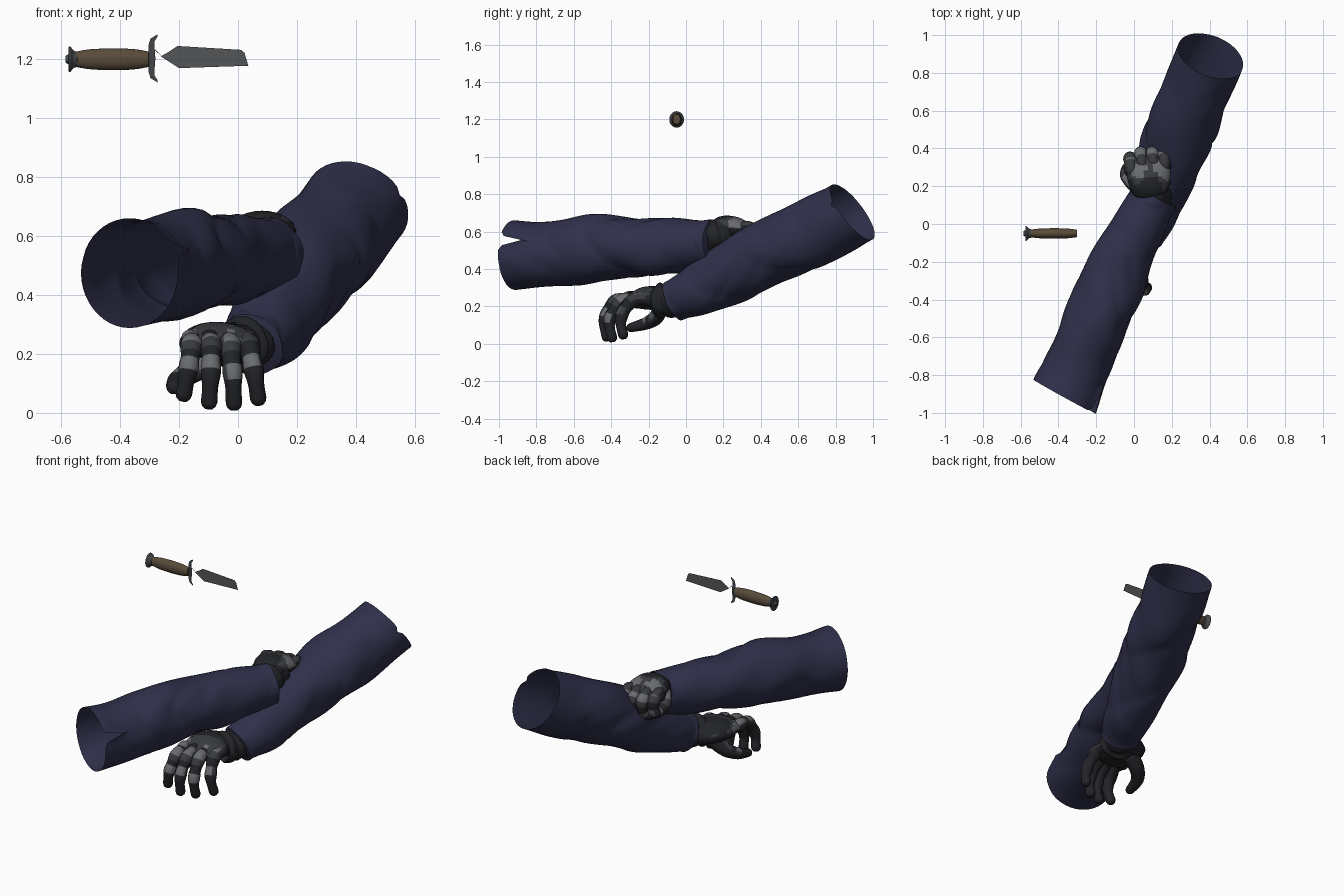
import bpy, bmesh, math
from math import sin, cos, pi
from mathutils import Vector

if "Cube" in bpy.data.objects:
    bpy.data.objects.remove(bpy.data.objects["Cube"])


def material(name, rgb):
    m = bpy.data.materials.new(name)
    m.use_nodes = True
    m.diffuse_color = (*rgb, 1)
    m.node_tree.nodes["Principled BSDF"].inputs["Base Color"].default_value = (*rgb, 1)
    return m


NAVY = material("navy cloth", (.029, .029, .07))
BLACK = material("black glove", (.016, .017, .02))
CHARCOAL = material("charcoal glove", (.04, .042, .047))
GREY = material("grey glove patch", (.14, .145, .155))
BROWN = material("brown grip", (.1, .07, .042))
STEEL = material("blade steel", (.085, .09, .097))
DARK_STEEL = material("dark steel", (.055, .06, .067))
GLOVE = [BLACK, CHARCOAL, GREY]


def finish(name, bm, mats, angle=50):
    me = bpy.data.meshes.new(name)
    bm.normal_update()
    bm.to_mesh(me)
    bm.free()
    ob = bpy.data.objects.new(name, me)
    bpy.context.collection.objects.link(ob)
    for m in mats:
        me.materials.append(m)
    bpy.ops.object.select_all(action='DESELECT')
    ob.select_set(True)
    bpy.context.view_layer.objects.active = ob
    bpy.ops.object.shade_smooth_by_angle(angle=math.radians(angle))


def spline(pts, s):
    """Catmull-Rom sample of a list of equal-length points."""
    n = len(pts) - 1
    f = min(max(s, 0), 1) * n
    i = min(int(f), n - 1)
    t = f - i
    p0, p1, p2, p3 = (pts[min(max(k, 0), n)] for k in range(i - 1, i + 3))
    return [.5 * (2 * b + (c - a) * t + (2 * a - 5 * b + 4 * c - d) * t * t
                  + (3 * b - a - 3 * c + d) * t ** 3) for a, b, c, d in zip(p0, p1, p2, p3)]


def tube(name, pts, ref, mats, rings=16, segs=16, cap=0, shape=None, slide=None, paint=None):
    """Sweep an ellipse along points (x, y, z, half width, half height); cap is the end roundness."""
    bm = bmesh.new()
    loops = []
    stations = [(k / rings, 1) for k in range(rings + 1)]
    if cap:
        stations = [(0, .5), (0, .85)] + stations + [(1, .85), (1, .5)]
    for s, scale in stations:
        x, y, z, a, b = spline(pts, s)
        t = (Vector(spline(pts, s + .02)[:3]) - Vector(spline(pts, s - .02)[:3])).normalized()
        side = (Vector(ref) - t * t.dot(Vector(ref))).normalized()
        up = side.cross(t)
        bulge = 0
        if scale < 1:
            bulge = cap * (.5 if scale > .7 else .85) * min(a, b) * (-1 if s == 0 else 1)
        loop = []
        for j in range(segs):
            th = 2 * pi * j / segs
            r = scale * (shape(th, s) if shape else 1)
            along = bulge + (slide(th, s) if slide else 0)
            loop.append(bm.verts.new(Vector((x, y, z)) + side * (a * r * cos(th))
                                     + up * (b * r * sin(th)) + t * along))
        loops.append(loop)
    for k in range(len(loops) - 1):
        for j in range(segs):
            i = (j + 1) % segs
            f = bm.faces.new((loops[k][j], loops[k + 1][j], loops[k + 1][i], loops[k][i]))
            if paint:
                f.material_index = paint(2 * pi * (j + .5) / segs, stations[k][0], f.calc_center_median())
    if cap:
        bm.faces.new(loops[0])
        bm.faces.new(loops[-1][::-1])
    bmesh.ops.recalc_face_normals(bm, faces=bm.faces)
    finish(name, bm, mats)


# Sleeves: open tubes with diagonal folds, a slanted split hem and a fitted cuff
def folds(phase):
    def f(th, s):
        depth = .15 + .85 * sin(pi * s) ** 1.5
        crease = 1 - abs(sin(11 * s + 1.5 * sin(th + phase) + phase)) ** .7
        small = 1 - abs(sin(19 * s + 2 * sin(th * 2 + phase))) ** .6
        return 1.01 + depth * (.035 * sin(2 * th + 13 * s + phase) + .025 * sin(3 * th - 21 * s)
                               - .1 * crease * max(0, sin(th + 3 * s + phase))
                               - .09 * small * max(0, cos(th * 2 - 5 * s + phase)))
    return f


def hem(angle, depth, slant_side, slant_up):
    def f(th, s):
        d = abs((th - angle + pi) % (2 * pi) - pi)
        near = max(0, 1 - s / .18)
        return near * (depth * max(0, 1 - d / .17) + slant_side * cos(th) + slant_up * sin(th))
    return f


def sleeve(side, pts, ref, phase, edge):
    tube(side + "_sleeve", [(*p, p[-1]) for p in pts], ref, [NAVY], 64, 44,
         shape=folds(phase), slide=hem(*edge))
    end, before = Vector(pts[-1][:3]), Vector(pts[-2][:3])
    d = (end - before).normalized()
    r = pts[-1][3]
    rows = [(-.05, .9), (-.045, 1.03), (0, 1.04), (.012, 1.01), (.008, .8)]
    tube(side + "_cuff", [(*(end + d * u), r * k, r * k) for u, k in rows], ref, [NAVY], 12, 32,
         shape=lambda th, s: 1 + .025 * sin(5 * th + phase))


sleeve("right", [(-.368, -.915, .475, .185), (-.28, -.71, .481, .172), (-.185, -.48, .51, .178),
                 (-.085, -.24, .515, .162), (.015, -.03, .525, .143), (.105, .14, .535, .122)],
       (1, -.42, 0), .6, (pi * 6 / 44, .13, -.018, 0))
sleeve("left", [(.405, .89, .705, .18), (.335, .72, .613, .182), (.248, .5, .515, .184),
                (.172, .28, .4, .166), (.105, .08, .295, .14), (.05, -.06, .235, .108)],
       (-1, .42, 0), 2.1, (pi * 40 / 44, .02, 0, .027))


# Gloves: palm, gathered wrist, four fingers and a thumb
def patches(th, s, c):
    n = sin(31 * c.x + 2) + sin(27 * c.y + 9 * c.z) + sin(38 * c.z + 14 * c.x)
    if sin(th) < -.1 or s < .25:
        return 0
    return 2 if n > 1.1 and s > .4 else 1 if s > .55 or n > .3 else 0


def finger_paint(shift):
    def f(th, s, c):
        p = s + shift
        if .12 < p < .28 or .5 < p < .66:
            return 2 if sin(th + shift * 8) > .35 else 1 if sin(th) > -.2 else 0
        return 1 if .28 <= p < .38 and sin(th) > 0 else 0
    return f


def glove(side, knuckle, fwd, wrist, curl, thumb, fingers, spacing, spread, pads):
    f = Vector(fwd).normalized()
    lat = f.cross(Vector((0, 0, 1)))

    def at(u, l, v, a, b):
        return (*(Vector(knuckle) + f * u + lat * l + Vector((0, 0, v))), a, b)

    w = spacing * 1.5 + .026
    tube(side + "_palm", [(*wrist, .078, .064), at(-.15, 0, .012, w * .88, .064),
                          at(-.08, 0, .012, w, .06), at(-.02, 0, 0, w * .95, .042)],
         lat, GLOVE, 18, 28, 1, paint=patches)
    root = Vector(wrist)
    d = (Vector(knuckle) - root).normalized()
    tube(side + "_glove_wrist", [(*(root + d * u), r, r * .92) for u, r in
                                 [(-.06, .085), (-.01, .096), (.02, .088), (.05, .104), (.075, .082)]],
         lat, GLOVE, 16, 24, shape=lambda th, s: 1 + .04 * sin(4 * th + 9 * s))
    for i, (size, back) in enumerate(fingers):
        l = (i - 1.5) * spacing
        path = [at(u * size - back, l * (1 + max(-v, 0) * spread), v * size, r, r) for u, v, r in curl]
        tube(f"{side}_finger_{i + 1}", path, lat, GLOVE, 20, 14, 1,
             paint=finger_paint((.04, -.05, .02, -.03)[i]),
             shape=lambda th, s: 1 + .07 * cos(6 * pi * s))
        # raised knuckle pad
        tube(f"{side}_knuckle_{i + 1}", [at(-.05 - back, l, .022, .024, .02), at(-.02 - back, l, .027, .03, .024),
                                         at(.015 - back, l, .018, .026, .02)], lat, [pads[i]], 6, 12, 1)
    tube(side + "_thumb", [at(*p) for p in thumb], lat, GLOVE, 16, 14, 1, paint=finger_paint(0))


glove("right", (.07, .345, .607), (-.1, 1, 0), (.1, .16, .575),
      [(-.04, 0, .034), (.02, 0, .035), (.036, -.05, .034), (.005, -.095, .031), (-.07, -.085, .029)],
      [(-.15, -.06, -.01, .045, .04), (-.08, -.115, -.05, .037, .037),
       (-.03, -.095, -.09, .033, .033), (0, -.03, -.115, .028, .028)],
      [(.95, .02), (1, 0), (1, 0), (.95, .005)], .06, 0, [CHARCOAL] * 4)
glove("left", (-.062, -.305, .232), (.06, -1, 0), (.025, -.09, .23),
      [(-.04, .005, .035), (.05, .005, .036), (.105, -.05, .034), (.132, -.12, .031), (.118, -.2, .026)],
      [(-.17, .02, -.04, .05, .04), (-.15, .085, -.09, .043, .04),
       (-.1, .135, -.122, .036, .034), (-.02, .155, -.145, .026, .025)],
      [(.92, .07), (1, .025), (.98, 0), (.85, -.01)], .066, 1.5, [CHARCOAL, GREY, BLACK, GREY])

# Knife: turned grip and pommel, flat guard and blade
KY, KZ = -.05, 1.2


def turned(name, rows, mat, squash, cap):
    tube(name, [(x, KY, KZ, r * squash, r) for x, r in rows], (0, 1, 0), [mat], 24, 20, cap)


turned("knife_grip", [(-.55, .026), (-.5, .034), (-.42, .037), (-.35, .034), (-.303, .026)],
       BROWN, .75, .05)
turned("knife_pommel", [(-.574, .044), (-.568, .042), (-.558, .03), (-.546, .026)], DARK_STEEL, .9, .05)
turned("knife_pommel_knob", [(-.582, .014), (-.57, .018)], DARK_STEEL, 1, .3)


def plate(name, outline, mat):
    bm = bmesh.new()
    bm.faces.new([bm.verts.new((x, KY, z)) for x, z in outline])
    finish(name, bm, [mat])


half = [(-.303, 1.2), (-.303, 1.25), (-.297, 1.27), (-.274, 1.284), (-.273, 1.277),
        (-.283, 1.262), (-.284, 1.25), (-.28, 1.2)]
plate("knife_guard_upper", half, DARK_STEEL)
plate("knife_guard_lower", [(x, 2 * KZ - z + .006) for x, z in half], DARK_STEEL)
plate("knife_blade", [(-.262, 1.21), (-.235, 1.225), (-.205, 1.245), (.01, 1.232), (.022, 1.222),
                      (.035, 1.178), (-.2, 1.17)], STEEL)
plate("knife_tang", [(-.282, 1.235), (-.262, 1.215), (-.258, 1.21), (-.282, 1.23)], STEEL)
